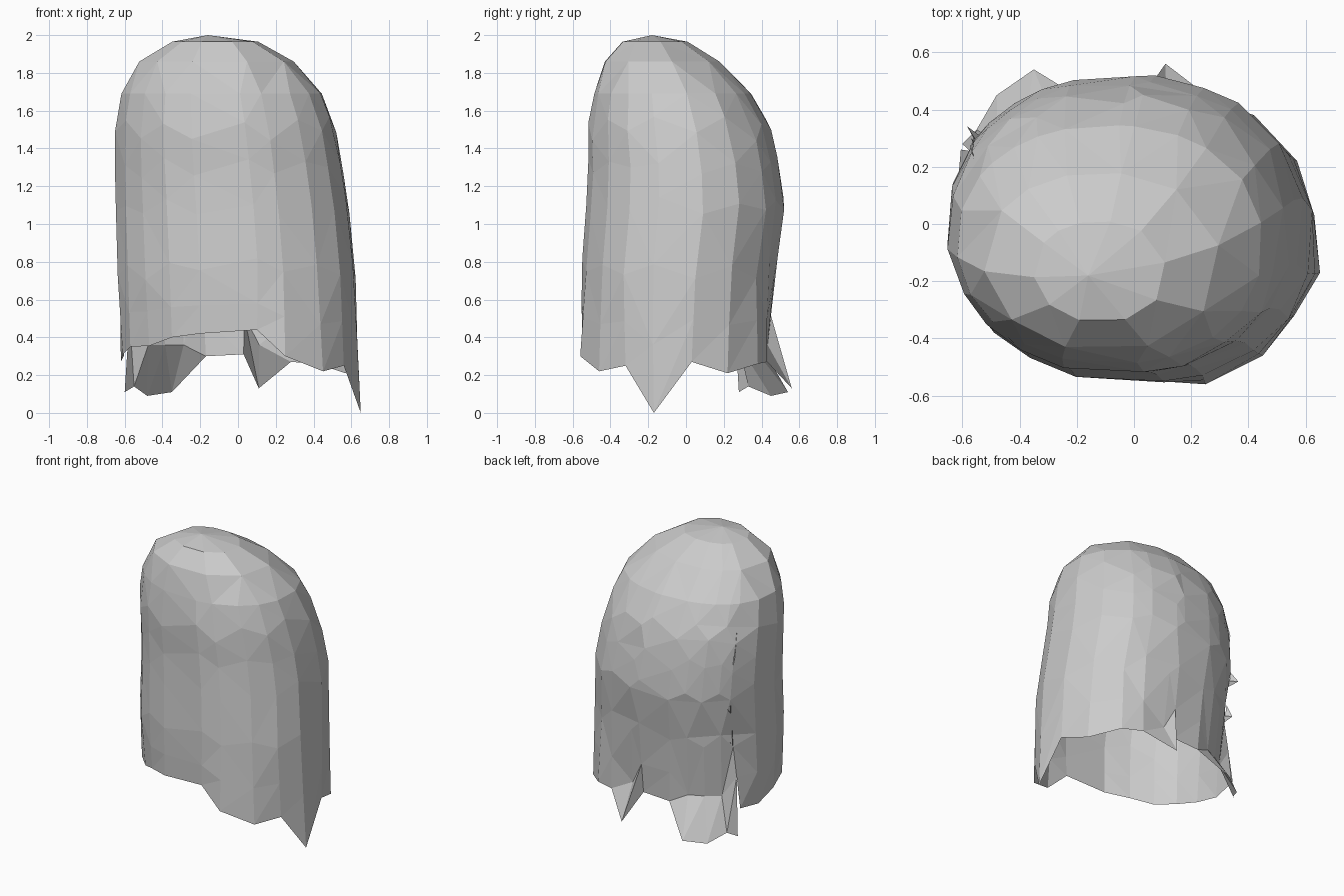
import bpy, bmesh, math, random

if "Cube" in bpy.data.objects:
    bpy.data.objects.remove(bpy.data.objects["Cube"])
random.seed(4)

# ragged hem, counter-clockwise from the slit at the back left
hem = [(-.605, .26, .30), (-.62, .08, .27), (-.61, -.10, .31), (-.57, -.255, .35),
       (-.47, -.36, .355), (-.35, -.455, .40), (-.20, -.53, .42), (.10, -.55, .44),
       (.25, -.56, .30), (.45, -.46, .22), (.56, -.32, .25), (.65, -.17, 0),
       (.63, .03, .27), (.57, .22, .21), (.42, .38, .26), (.28, .43, .27),
       (.11, .56, .13), (.03, .43, .31), (-.17, .43, .30), (-.35, .54, .11),
       (-.48, .45, .09), (-.55, .33, .14), (-.60, .28, .11)]

# cloth cross-sections: z, xmin, xmax, ymin, ymax
rings = [(.2, -.615, .645, -.56, .44), (.42, -.625, .64, -.565, .435),
         (.72, -.64, .63, -.562, .47), (1.08, -.65, .595, -.535, .525),
         (1.3, -.655, .56, -.52, .495), (1.5, -.655, .525, -.53, .455),
         (1.69, -.62, .45, -.49, .345), (1.86, -.525, .30, -.445, .18),
         (1.965, -.35, .11, -.345, .01)]


def section(z):
    for a, b in zip(rings, rings[1:]):
        if z <= b[0]:
            f = (z - a[0]) / (b[0] - a[0])
            return [p + (q - p) * f for p, q in zip(a, b)]
    return rings[-1]


def cloth_point(z, t):
    z, x0, x1, y0, y1 = section(z)
    c, s = math.cos(t), math.sin(t)
    e = 1 if c < 0 and s < 0 else .92
    x = (x0 + x1) / 2 + (x1 - x0) / 2 * math.copysign(abs(c) ** e, c)
    y = (y0 + y1) / 2 + (y1 - y0) / 2 * math.copysign(abs(s) ** e, s)
    return x, y, z


def add_face(bm, verts):
    if len(set(verts)) == len(verts):
        bm.faces.new(verts)


def make_object(name, bm):
    mesh = bpy.data.meshes.new(name)
    bm.to_mesh(mesh)
    bm.free()
    obj = bpy.data.objects.new(name, mesh)
    bpy.context.collection.objects.link(obj)


# draped sheet: hem row, staggered body rows, crown
bm = bmesh.new()
angles = [math.atan2((y + .05) / .5, x / .64) for x, y, z in hem]
angles[19] = (angles[18] + angles[20]) / 2
n = len(hem) - 1                       # last column joins the first above the hem
rows = [[bm.verts.new(p) for p in hem]]
row = []
for p, t in zip(hem[:n], angles):
    if p[2] < .2 and p[1] > .3:        # tips that flare out at the back
        q = cloth_point(.36, t)
    else:
        q = [(u + v) / 2 for u, v in zip(p, cloth_point(.72, t))]
    row.append(bm.verts.new(q))
rows.append(row + [row[0]])
for z in (.76, 1.08, 1.3, 1.5, 1.69, 1.86, 1.965):
    row = []
    for i in range(n):
        if z > 1.8 and i % 2:          # fewer columns on the crown
            row.append(row[-1])
            continue
        stagger = 0 if z > 1.65 else (.04 if i % 2 else -.03) + random.uniform(-.03, .03)
        row.append(bm.verts.new(cloth_point(z + stagger, angles[i])))
    rows.append(row + [row[0]])
for k, (a, b) in enumerate(zip(rows, rows[1:])):
    for i in range(n):
        q = [a[i], a[i + 1], b[i + 1], b[i]]
        if i % 2 == 0 and k > 0:
            tris = (q[1], q[2], q[3]), (q[1], q[3], q[0])
        else:
            tris = (q[0], q[1], q[2]), (q[0], q[2], q[3])
        for tri in tris:
            add_face(bm, tri)
apex = bm.verts.new((-.16, -.18, 2.0))
for i in range(n):
    add_face(bm, (rows[-1][i], rows[-1][i + 1], apex))

# turn diagonals so the drape stays smooth
bmesh.ops.beautify_fill(bm, faces=bm.faces[:], edges=[e for e in bm.edges if not e.is_boundary
                        and min(v.co.z for v in e.verts) > .6])
make_object("draped_sheet", bm)

# small torn flaps along the slit
bm = bmesh.new()
for z, h, out in ((1.42, .12, .015), (1.02, .05, .05), (.78, .06, .04)):
    t = angles[0]
    a = bm.verts.new(cloth_point(z + h, t))
    b = bm.verts.new(cloth_point(z - h, t))
    x, y, _ = cloth_point(z, t)
    c = bm.verts.new((x - out * .6, y + out, z - h * .5))
    d = bm.verts.new((x + .05, y - .01, z - h * .4))
    add_face(bm, (a, b, c))
    add_face(bm, (b, d, c))
make_object("torn_flaps", bm)
